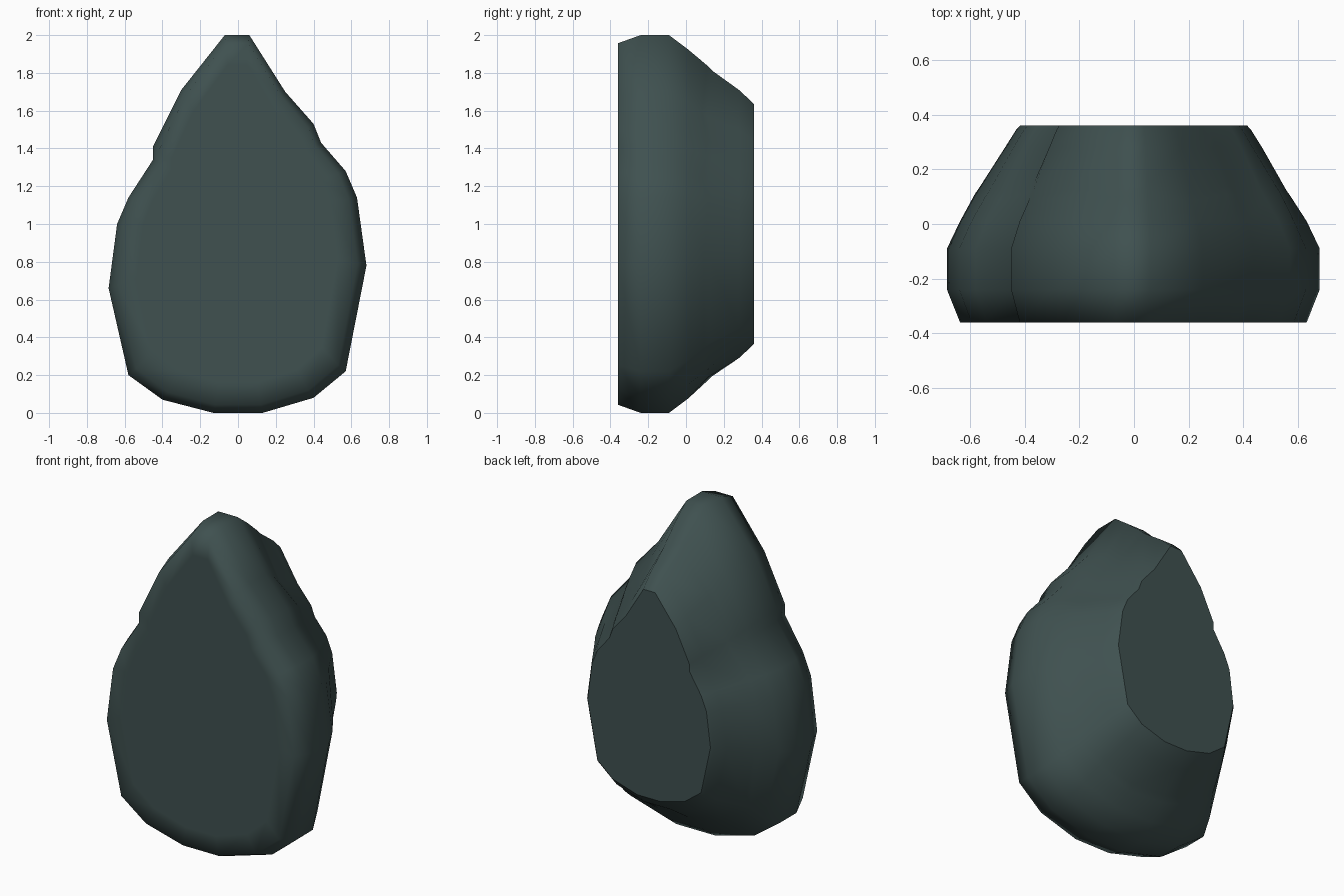
import bpy, bmesh, math

if "Cube" in bpy.data.objects:
    bpy.data.objects.remove(bpy.data.objects["Cube"])

# Widest outline of the stone, in x and z, clockwise from the tip
outline = [(-0.07, 2.0), (0.06, 2.0), (0.25, 1.70), (0.40, 1.53), (0.44, 1.43),
           (0.57, 1.28), (0.63, 1.14), (0.68, 0.78), (0.57, 0.22), (0.40, 0.08),
           (0.13, 0.0), (-0.13, 0.0), (-0.40, 0.07), (-0.58, 0.20), (-0.685, 0.66),
           (-0.64, 1.0), (-0.58, 1.14), (-0.45, 1.34), (-0.45, 1.41), (-0.30, 1.71)]

# Slices front to back: y, x scale, z scale, waviness in y
slices = [(-0.36, 0.78, 0.84, 0), (-0.36, 0.93, 0.957, 0), (-0.24, 1, 1, 0),
          (-0.09, 1, 1, 0), (0.01, 0.93, 0.925, 0), (0.10, 0.85, 0.84, 0.015),
          (0.13, 0.82, 0.81, 0.015), (0.28, 0.69, 0.71, 0),
          (0.345, 0.63, 0.65, 0), (0.36, 0.61, 0.635, 0)]

bm = bmesh.new()
rings = []
for y, sx, sz, wave in slices:
    rings.append([bm.verts.new((x * sx, y + wave * math.sin(i * 2.3), 1 + (z - 1) * sz))
                  for i, (x, z) in enumerate(outline)])

# Skin between neighbouring slices, then close front and back
n = len(outline)
for a, b in zip(rings, rings[1:]):
    for i in range(n):
        j = (i + 1) % n
        bm.faces.new((a[i], a[j], b[j], b[i]))
bm.faces.new(rings[0])
back = bm.faces.new(rings[-1])
bmesh.ops.recalc_face_normals(bm, faces=bm.faces)

# Smooth body with a crisp flat back
for f in bm.faces:
    f.smooth = True
for e in back.edges:
    e.smooth = False

mesh = bpy.data.meshes.new("stone")
bm.to_mesh(mesh)
bm.free()
stone = bpy.data.objects.new("stone", mesh)
bpy.context.collection.objects.link(stone)

# Dark green-grey colour
mat = bpy.data.materials.new("dark_slate")
mat.diffuse_color = (0.05, 0.082, 0.08, 1)
mat.use_nodes = True
mat.node_tree.nodes["Principled BSDF"].inputs["Base Color"].default_value = mat.diffuse_color
mesh.materials.append(mat)
